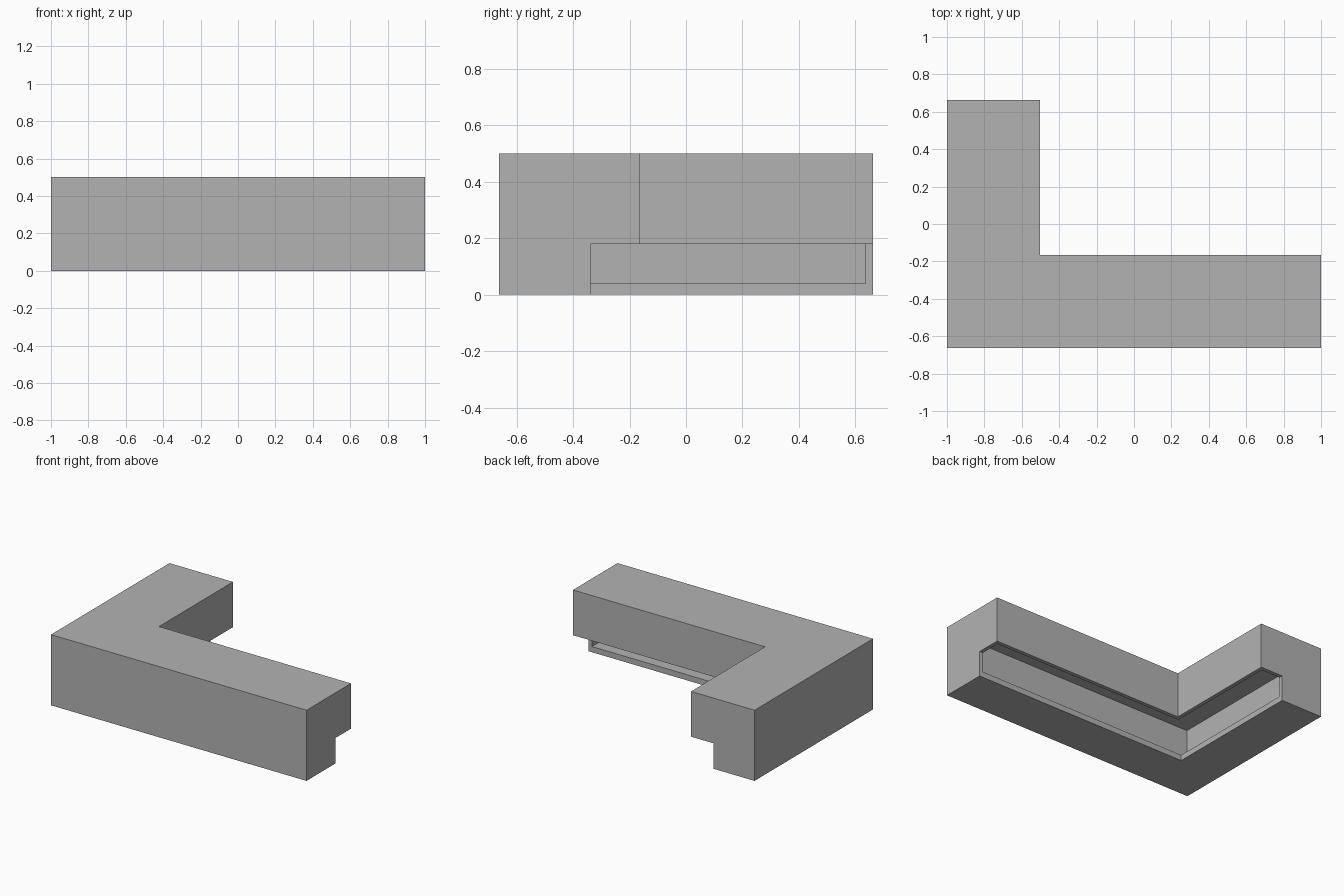
import bpy
import bmesh

if "Cube" in bpy.data.objects:
    bpy.data.objects.remove(bpy.data.objects["Cube"])

HALF_X, HALF_Y = 1.0, 0.662
HEIGHT, OVERHANG_Z = 0.5, 0.18
TOP_DEPTH, BASE_DEPTH = 0.497, 0.323
WALL, SLAB = 0.027, 0.04

grey = bpy.data.materials.new("plain_grey")
grey.use_nodes = True
colour = (0.45, 0.45, 0.45, 1)
grey.diffuse_color = colour
grey.node_tree.nodes["Principled BSDF"].inputs["Base Color"].default_value = colour


def sweep_l(name, profile, end_inset):
    """Sweep a (depth, height) section along the front and round the mitred corner."""
    bm = bmesh.new()
    stations = (
        lambda d: (HALF_X - end_inset, -HALF_Y + d),
        lambda d: (-HALF_X + d, -HALF_Y + d),
        lambda d: (-HALF_X + d, HALF_Y - end_inset),
    )
    rings = [[bm.verts.new((*at(d), z)) for d, z in profile] for at in stations]
    for a, b in zip(rings, rings[1:]):
        for i in range(len(profile)):
            j = (i + 1) % len(profile)
            bm.faces.new((a[i], a[j], b[j], b[i]))
    bm.faces.new(rings[0])
    bm.faces.new(rings[-1])
    bmesh.ops.recalc_face_normals(bm, faces=bm.faces)
    mesh = bpy.data.meshes.new(name)
    bm.to_mesh(mesh)
    bm.free()
    mesh.materials.append(grey)
    obj = bpy.data.objects.new(name, mesh)
    bpy.context.collection.objects.link(obj)
    return obj


# L-shaped counter with an overhanging top
counter = sweep_l("corner_counter", [
    (0, 0), (BASE_DEPTH, 0), (BASE_DEPTH, OVERHANG_Z),
    (TOP_DEPTH, OVERHANG_Z), (TOP_DEPTH, HEIGHT), (0, HEIGHT)], 0)

# Hollow interior, open along the inner side below the overhang
inner = TOP_DEPTH - WALL
cavity = sweep_l("cavity_cutter", [
    (WALL, SLAB), (inner, SLAB), (inner, HEIGHT - SLAB), (WALL, HEIGHT - SLAB)], WALL)
cavity.hide_render = True

cut = counter.modifiers.new("hollow", "BOOLEAN")
cut.operation = "DIFFERENCE"
cut.solver = "EXACT"
cut.object = cavity
bpy.context.view_layer.objects.active = counter
bpy.ops.object.modifier_apply(modifier=cut.name)
bpy.data.objects.remove(cavity)
